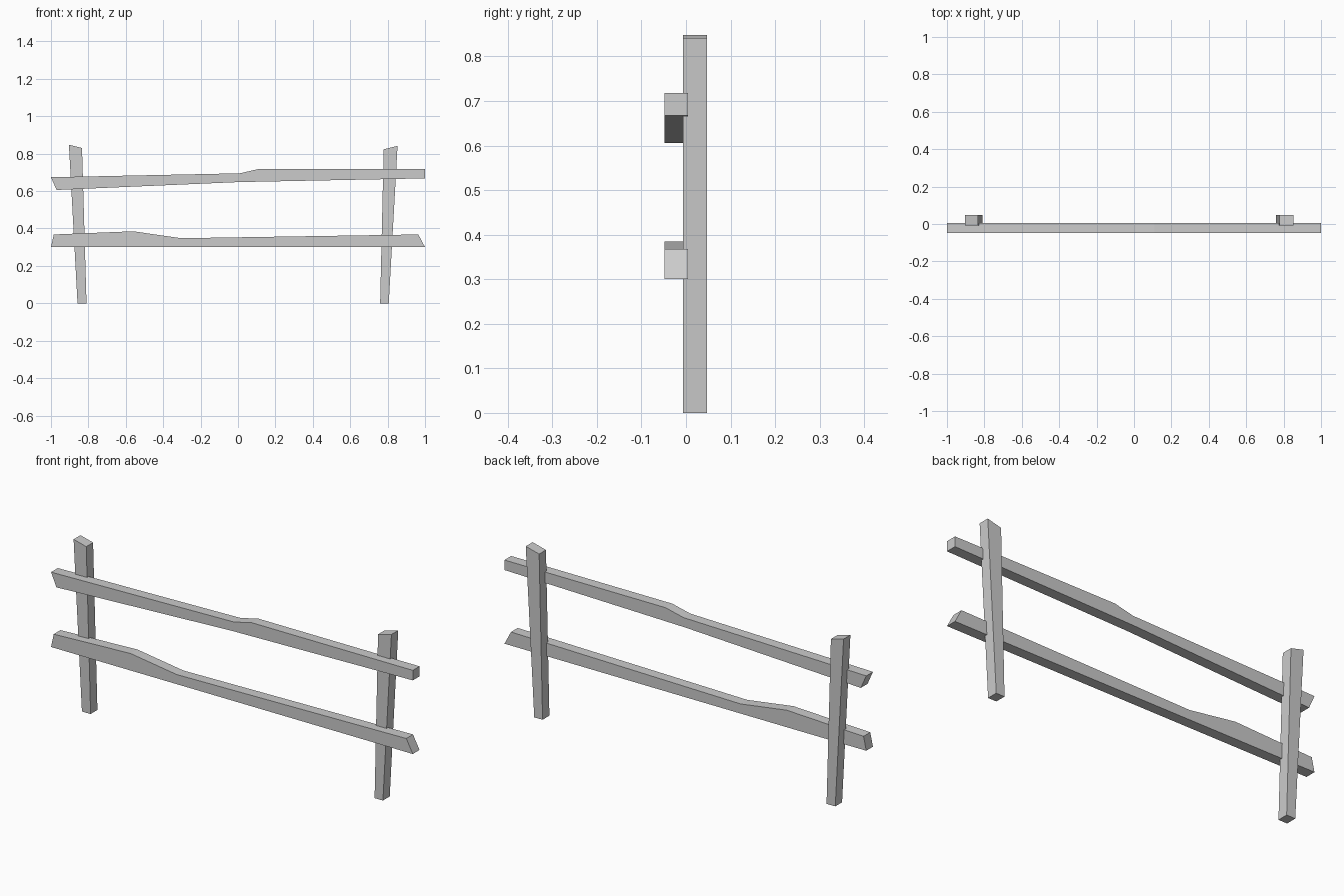
import bpy
import bmesh

cube = bpy.data.objects.get("Cube")
if cube:
    bpy.data.objects.remove(cube, do_unlink=True)

# Weathered timber colour
wood = bpy.data.materials.new("grey_wood")
wood.use_nodes = True
colour = (0.6, 0.6, 0.6, 1)
wood.diffuse_color = colour
wood.node_tree.nodes["Principled BSDF"].inputs["Base Color"].default_value = colour


def timber(name, outline, front, back):
    """Extrude an x-z outline from the front y to the back y."""
    bm = bmesh.new()
    face = bm.faces.new([bm.verts.new((x, front, z)) for x, z in outline])
    extruded = bmesh.ops.extrude_face_region(bm, geom=[face])["geom"]
    moved = [v for v in extruded if isinstance(v, bmesh.types.BMVert)]
    bmesh.ops.translate(bm, verts=moved, vec=(0, back - front, 0))
    bmesh.ops.recalc_face_normals(bm, faces=bm.faces)
    mesh = bpy.data.meshes.new(name)
    bm.to_mesh(mesh)
    bm.free()
    mesh.materials.append(wood)
    obj = bpy.data.objects.new(name, mesh)
    bpy.context.collection.objects.link(obj)
    return obj


# Leaning posts with slanted tops
POST_Y = (-0.007, 0.047)
timber("right_post", [(-0.858, 0), (-0.81, 0), (-0.834, 0.83), (-0.904, 0.848)], *POST_Y)
timber("left_post", [(0.76, 0), (0.806, 0), (0.853, 0.842), (0.779, 0.823)], *POST_Y)

# Uneven rails fixed across the front of the posts
RAIL_Y = (-0.048, 0.005)
timber("upper_rail", [(-0.97, 0.606), (0.0, 0.648), (1, 0.668), (1, 0.718),
                      (0.11, 0.718), (0.01, 0.695), (-1, 0.674)], *RAIL_Y)
timber("lower_rail", [(-1, 0.3), (1, 0.3), (0.964, 0.368), (-0.305, 0.348),
                      (-0.56, 0.385), (-0.985, 0.368)], *RAIL_Y)
